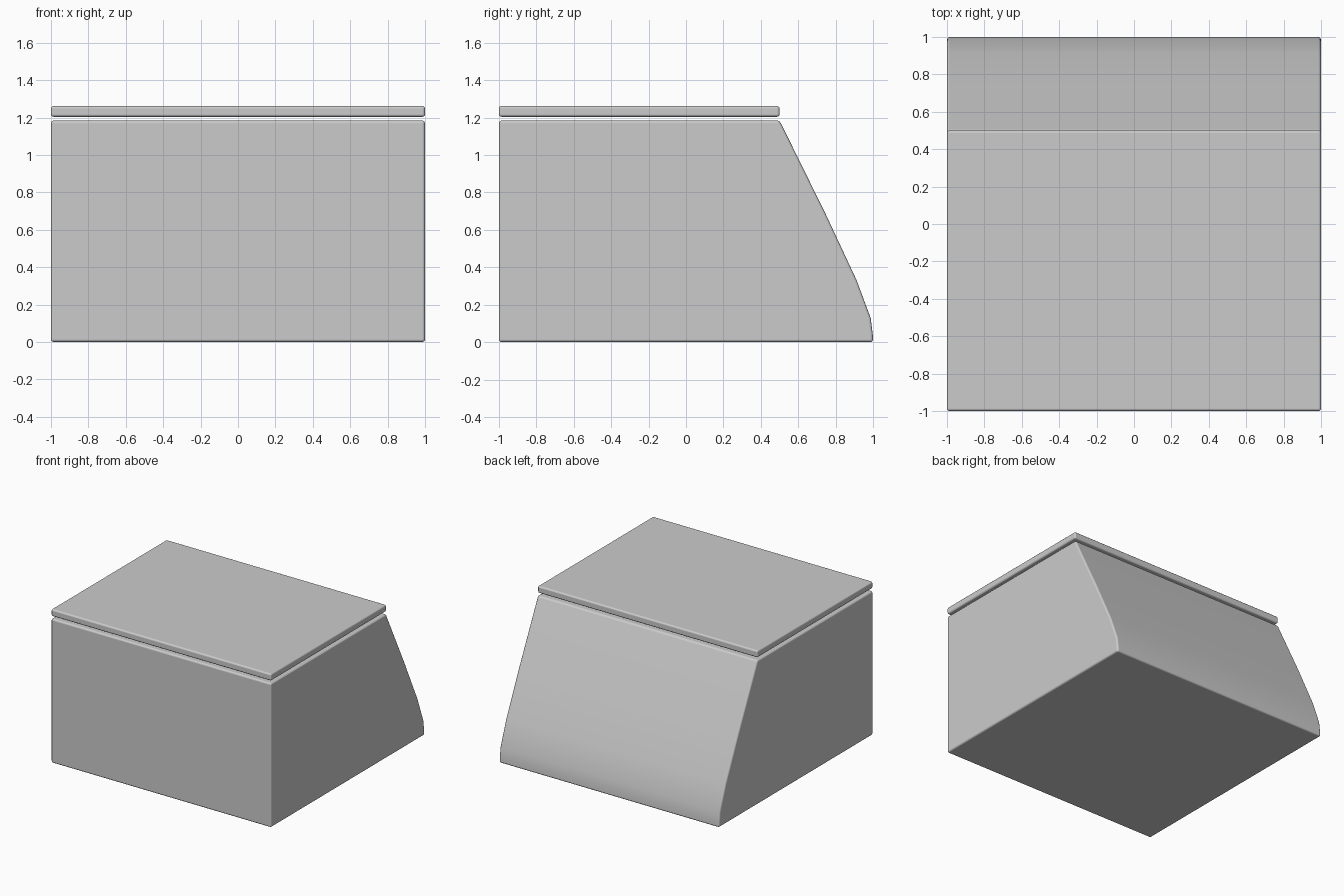
import bpy, bmesh, math

if "Cube" in bpy.data.objects:
    bpy.data.objects.remove(bpy.data.objects["Cube"])


def extruded_part(name, profile, half_width, bevel):
    """Extrude a side (y, z) profile across x and round its hard edges."""
    bm = bmesh.new()
    face = bm.faces.new([bm.verts.new((-half_width, y, z)) for y, z in profile])
    ext = bmesh.ops.extrude_face_region(bm, geom=[face])
    for v in ext["geom"]:
        if isinstance(v, bmesh.types.BMVert):
            v.co.x = half_width
    bmesh.ops.recalc_face_normals(bm, faces=bm.faces[:])
    mesh = bpy.data.meshes.new(name)
    bm.to_mesh(mesh)
    bm.free()
    obj = bpy.data.objects.new(name, mesh)
    bpy.context.collection.objects.link(obj)
    mod = obj.modifiers.new("rounded_edges", "BEVEL")
    mod.width = bevel
    mod.segments = 3
    mod.limit_method = "ANGLE"
    mod.angle_limit = math.radians(40)
    mod.harden_normals = True
    bpy.ops.object.select_all(action="DESELECT")
    obj.select_set(True)
    bpy.context.view_layer.objects.active = obj
    bpy.ops.object.shade_smooth_by_angle(angle=math.radians(40))
    return obj


# Box body with a curved sloping back
extruded_part("box_body", [
    (-1, 0), (1, 0), (0.998, 0.04), (0.987, 0.128), (0.912, 0.33),
    (0.746, 0.685), (0.5, 1.184), (-1, 1.184)], 1.0, 0.015)

# Thin lid floating just above the body
extruded_part("lid", [(-1, 1.204), (0.5, 1.204), (0.5, 1.262), (-1, 1.262)], 1.0, 0.014)
